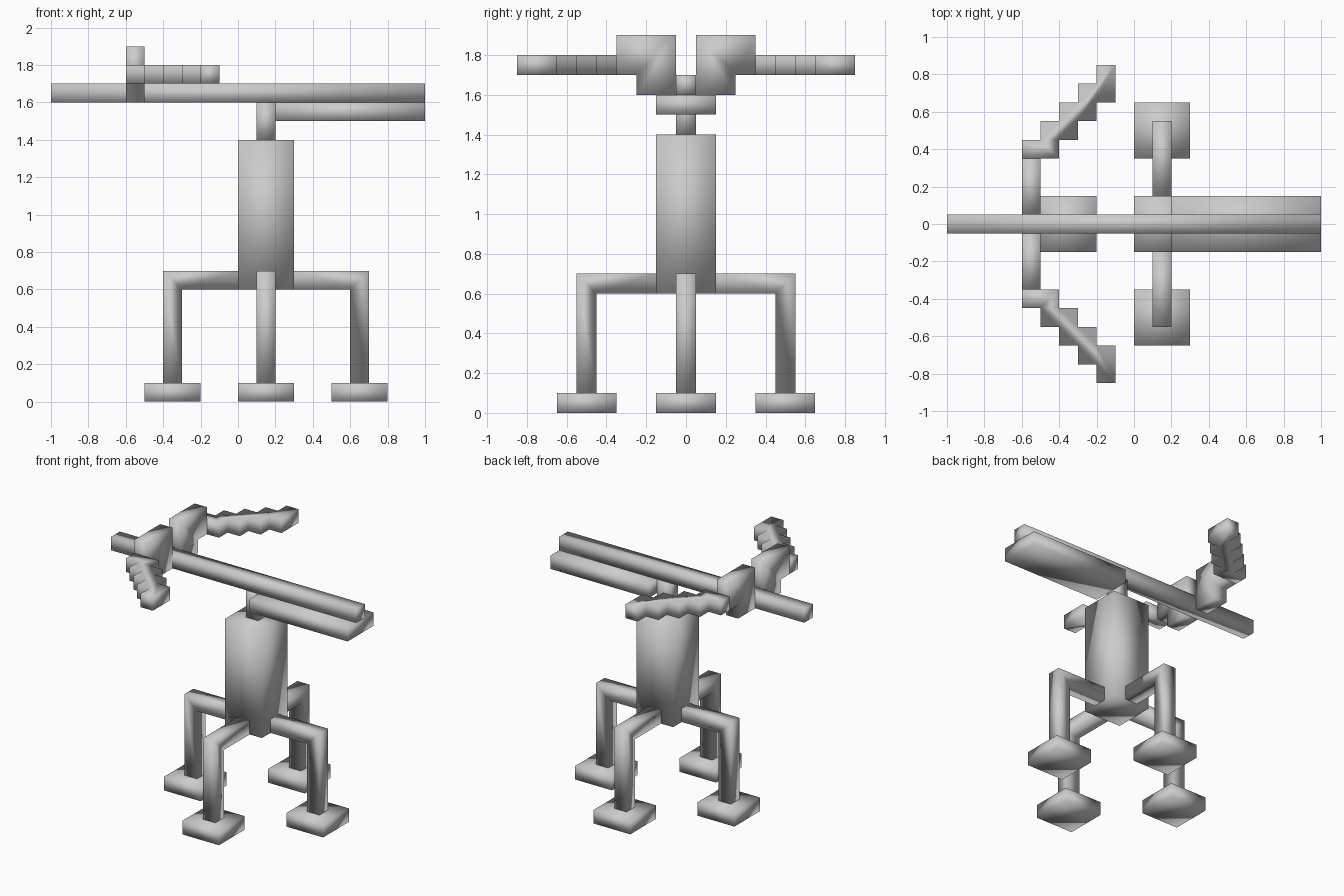
import bpy, bmesh, math
from mathutils import Matrix, Vector

if "Cube" in bpy.data.objects:
    bpy.data.objects.remove(bpy.data.objects["Cube"])

grey = bpy.data.materials.new("stone grey")
grey.diffuse_color = (0.6, 0.6, 0.6, 1)
grey.use_nodes = True
grey.node_tree.nodes["Principled BSDF"].inputs["Base Color"].default_value = grey.diffuse_color


def prism(name, outline, lo, hi, axis="z", mirror=False):
    """Extrude a 2D outline from lo to hi along an axis, shaded smooth."""
    place = {"x": lambda a, b, d: (d, a, b),
             "y": lambda a, b, d: (a, d, b),
             "z": lambda a, b, d: (a, b, d)}[axis]
    bm = bmesh.new()
    face = bm.faces.new([bm.verts.new(place(a, b, lo)) for a, b in outline])
    ext = bmesh.ops.extrude_face_region(bm, geom=[face], use_keep_orig=True)
    new = [v for v in ext["geom"] if isinstance(v, bmesh.types.BMVert)]
    bmesh.ops.translate(bm, verts=new, vec=Vector(place(0, 0, hi - lo)))
    bmesh.ops.recalc_face_normals(bm, faces=bm.faces[:])
    for f in bm.faces:
        f.smooth = True
    me = bpy.data.meshes.new(name)
    bm.to_mesh(me)
    bm.free()
    me.materials.append(grey)
    ob = bpy.data.objects.new(name, me)
    bpy.context.collection.objects.link(ob)
    if mirror:
        m = ob.modifiers.new("mirror", "MIRROR")
        m.use_axis = (False, True, False)
        m.use_mirror_merge = False
    return ob


def box(name, x0, x1, y0, y1, z0, z1):
    return prism(name, [(x0, y0), (x1, y0), (x1, y1), (x0, y1)], z0, z1)


# Pedestal: column and neck
CX = 0.15
box("column", 0, 0.3, -0.15, 0.15, 0.6, 1.4)
box("neck", 0.1, 0.2, -0.05, 0.05, 1.4, 1.6)

# Four bent legs with square feet, turned around the column
leg_outline = [(0.15, 0.6), (0.45, 0.6), (0.45, 0.1), (0.55, 0.1),
               (0.55, 0.7), (0.15, 0.7)]
for i, side in enumerate(("right", "back", "left", "front")):
    turn = Matrix.Translation((CX, 0, 0)) @ Matrix.Rotation(i * math.pi / 2, 4, "Z")
    for ob in (prism(side + "_leg", leg_outline, -0.05, 0.05, "y"),
               box(side + "_foot", 0.35, 0.65, -0.15, 0.15, 0, 0.1)):
        ob.data.transform(turn)

# Stock under the long rail
box("stock", 0.2, 1, -0.15, 0.15, 1.5, 1.6)
box("rail", -1, 1, -0.05, 0.05, 1.6, 1.7)

# Bow: raised bracket beside the rail, one on each side
bracket = [(0.05, 1.6), (0.25, 1.6), (0.25, 1.7), (0.35, 1.7),
           (0.35, 1.9), (0.05, 1.9)]
prism("bow_bracket", bracket, -0.6, -0.5, "x", mirror=True)

# Bow arms: stepped outline sweeping outwards and back
inner, outer = [(-0.6, 0.35)], []
for i in range(4):
    x, y = -0.5 + 0.1 * i, 0.35 + 0.1 * i
    if i:
        inner.append((x, y))
    inner.append((x + 0.1, y))
    outer += [(x, y + 0.1), (x, y + 0.2)]
outer = [(-0.6, 0.45)] + outer + [(-0.1, 0.85)]
prism("bow_arm", inner + outer[::-1], 1.7, 1.8, "z", mirror=True)
